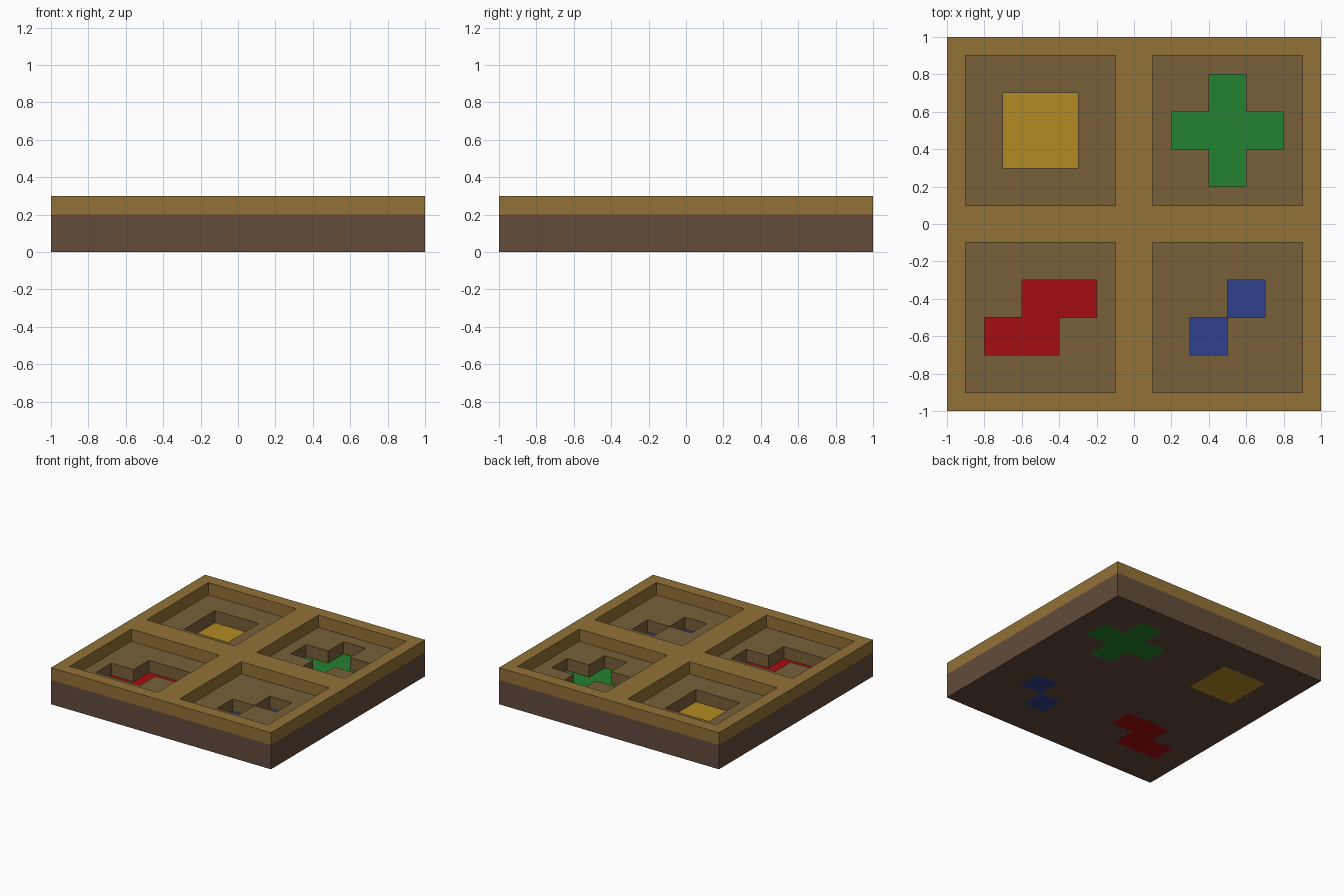
import bpy, bmesh

if "Cube" in bpy.data.objects:
    bpy.data.objects.remove(bpy.data.objects["Cube"])

STEP = 0.1
N = 10  # cells on each side of the centre


def material(name, rgb):
    lin = [((c / 255 + 0.055) / 1.055) ** 2.4 for c in rgb]
    m = bpy.data.materials.new(name)
    m.diffuse_color = (*lin, 1)
    m.use_nodes = True
    m.node_tree.nodes["Principled BSDF"].inputs["Base Color"].default_value = m.diffuse_color
    return m


wood = material("light wood", (146, 114, 55))
earth = material("dark brown", (98, 76, 59))
olive = material("olive brown", (119, 96, 57))
yellow = material("yellow", (178, 139, 36))
green = material("green", (36, 130, 49))
red = material("red", (163, 13, 17))
blue = material("blue", (47, 64, 140))


def inside(rects, x, y):
    return any(a < x < b and c < y < d for a, b, c, d in rects)


def prism(name, solid, z0, z1, mats, rule=None):
    """Extrude the flat region given by solid(x, y) from z0 to z1."""
    bm = bmesh.new()

    def quad(pts):
        bm.faces.new([bm.verts.new(p) for p in pts])

    def filled(i, j):
        x, y = (i + 0.5) * STEP, (j + 0.5) * STEP
        return max(abs(x), abs(y)) < 1 and solid(x, y)

    for i in range(-N, N):
        for j in range(-N, N):
            if not filled(i, j):
                continue
            a, b, c, d = i * STEP, (i + 1) * STEP, j * STEP, (j + 1) * STEP
            corners = [(a, c), (b, c), (b, d), (a, d)]
            quad([(x, y, z1) for x, y in corners])
            quad([(x, y, z0) for x, y in reversed(corners)])
            # Walls only where the neighbouring cell is empty
            for k, (di, dj) in enumerate([(0, -1), (1, 0), (0, 1), (-1, 0)]):
                if not filled(i + di, j + dj):
                    p, q = corners[k], corners[(k + 1) % 4]
                    quad([(*p, z0), (*q, z0), (*q, z1), (*p, z1)])
    bmesh.ops.remove_doubles(bm, verts=bm.verts, dist=0.001)
    bm.normal_update()
    if rule:
        for f in bm.faces:
            f.material_index = rule(f.calc_center_median(), f.normal)
    bmesh.ops.dissolve_limit(bm, angle_limit=0.02, verts=bm.verts, edges=bm.edges,
                             delimit={'MATERIAL'})
    me = bpy.data.meshes.new(name)
    bm.to_mesh(me)
    bm.free()
    for m in mats:
        me.materials.append(m)
    ob = bpy.data.objects.new(name, me)
    bpy.context.collection.objects.link(ob)
    return ob


# Cut-out shapes as rectangles: x min, x max, y min, y max
shapes = {
    "square_inlay": (yellow, [(-0.7, -0.3, 0.3, 0.7)]),
    "cross_inlay": (green, [(0.4, 0.6, 0.2, 0.8), (0.2, 0.8, 0.4, 0.6)]),
    "zigzag_inlay": (red, [(-0.6, -0.2, -0.5, -0.3), (-0.8, -0.4, -0.7, -0.5)]),
    "diagonal_inlay": (blue, [(0.5, 0.7, -0.5, -0.3), (0.3, 0.5, -0.7, -0.5)]),
}
all_rects = [r for _, rects in shapes.values() for r in rects]

# Upper frame with four square windows
prism("frame", lambda x, y: not (0.1 < abs(x) < 0.9 and 0.1 < abs(y) < 0.9),
      0.2, 0.3, [wood])

# Base slab with shaped holes; tray floors and hole walls are olive
prism("base", lambda x, y: not inside(all_rects, x, y), 0, 0.2, [earth, olive],
      lambda c, n: int(n.z > 0.5 or (abs(n.z) < 0.5 and max(abs(c.x), abs(c.y)) < 0.99)))

# Coloured inlays filling the lower half of each hole
for name, (mat, rects) in shapes.items():
    prism(name, lambda x, y: inside(rects, x, y), 0, 0.1, [mat])
